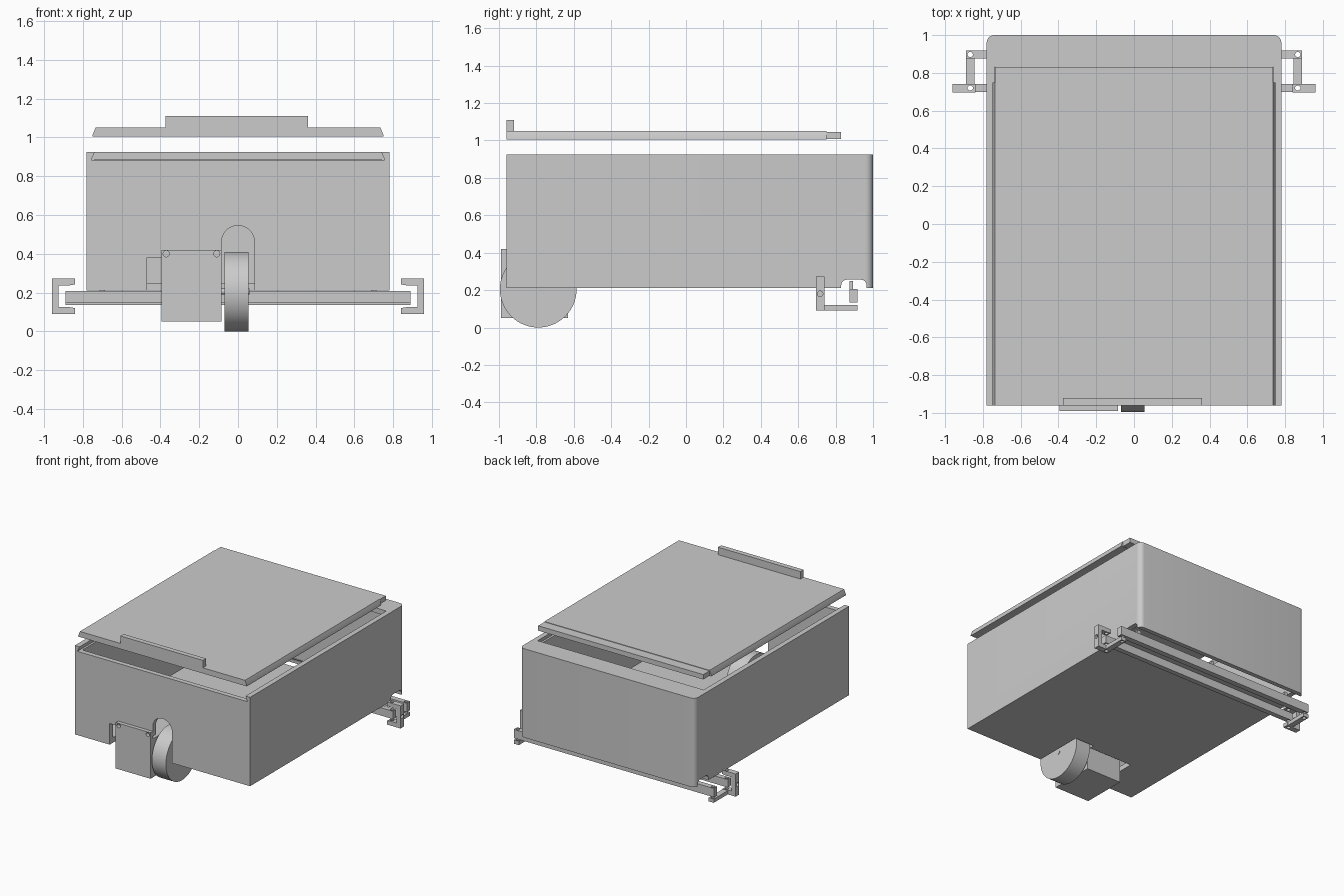
import bpy, bmesh, math
from mathutils import Matrix, Vector

if "Cube" in bpy.data.objects:
    bpy.data.objects.remove(bpy.data.objects["Cube"])

grey = bpy.data.materials.new("plain_grey")
grey.use_nodes = True
colour = (0.6, 0.6, 0.6, 1)
grey.diffuse_color = colour
grey.node_tree.nodes["Principled BSDF"].inputs["Base Color"].default_value = colour


def finish(name, bm):
    bmesh.ops.recalc_face_normals(bm, faces=bm.faces)
    mesh = bpy.data.meshes.new(name)
    bm.to_mesh(mesh)
    bm.free()
    mesh.materials.append(grey)
    obj = bpy.data.objects.new(name, mesh)
    bpy.context.collection.objects.link(obj)
    return obj


def box(name, xs, ys, zs, radius=0, rounded=None):
    """Box from ranges; rounded(mid, direction) picks the edges to round."""
    bm = bmesh.new()
    bmesh.ops.create_cube(bm, size=1)
    for v in bm.verts:
        v.co = [r[0] if c < 0 else r[1] for c, r in zip(v.co, (xs, ys, zs))]
    if rounded:
        edges = [e for e in bm.edges
                 if rounded((e.verts[0].co + e.verts[1].co) / 2,
                            (e.verts[1].co - e.verts[0].co).normalized())]
        bmesh.ops.bevel(bm, geom=edges, offset=radius, segments=6,
                        profile=0.5, affect='EDGES')
    return finish(name, bm)


def prism(name, outline, ys):
    """Extrude an x-z outline along y."""
    bm = bmesh.new()
    face = bm.faces.new([bm.verts.new((x, ys[0], z)) for x, z in outline])
    out = bmesh.ops.extrude_face_region(bm, geom=[face])
    moved = [g for g in out["geom"] if isinstance(g, bmesh.types.BMVert)]
    bmesh.ops.translate(bm, verts=moved, vec=(0, ys[1] - ys[0], 0))
    return finish(name, bm)


def cylinder(name, centre, radius, depth, axis, sides=64):
    bm = bmesh.new()
    turn = Vector((0, 0, 1)).rotation_difference(Vector(axis)).to_matrix().to_4x4()
    bmesh.ops.create_cone(bm, cap_ends=True, segments=sides, radius1=radius,
                          radius2=radius, depth=depth,
                          matrix=Matrix.Translation(centre) @ turn)
    return finish(name, bm)


def select(obj):
    bpy.ops.object.select_all(action='DESELECT')
    obj.select_set(True)
    bpy.context.view_layer.objects.active = obj


def cut(obj, cutter, mode='DIFFERENCE'):
    mod = obj.modifiers.new("cut", 'BOOLEAN')
    mod.operation, mod.solver, mod.object = mode, 'EXACT', cutter
    select(obj)
    bpy.ops.object.modifier_apply(modifier=mod.name)
    bpy.data.objects.remove(cutter)


X, Y, Z = (1, 0, 0), (0, 1, 0), (0, 0, 1)

# Hollow case with rounded rear corners
case = box("case", (-0.78, 0.78), (-0.96, 1), (0.21, 0.925), 0.04,
           lambda mid, d: abs(d.z) > 0.9 and mid.y > 0.9)
cut(case, box("cavity", (-0.74, 0.74), (-0.92, 0.96), (0.25, 0.885)))
# Dovetail groove for the sliding lid
cut(case, prism("groove", [(-0.757, 0.884), (0.757, 0.884), (0.732, 0.94), (-0.732, 0.94)],
                (-1.1, 0.83)))
# Channel across the underside for the rear bar
cut(case, box("channel", (-1, 1), (0.83, 0.965), (0.1, 0.256), 0.03,
              lambda mid, d: abs(d.x) > 0.9 and mid.z > 0.2))
# Arched wheel opening and motor opening
arch = [(0.085 * math.cos(math.pi * i / 24), 0.46 + 0.085 * math.sin(math.pi * i / 24))
        for i in range(25)]
cut(case, prism("arch", [(-0.085, 0.1), (0.085, 0.1)] + arch, (-1.1, -0.56)))
cut(case, box("motor_opening", (-0.47, -0.08), (-1.1, -0.6), (0.1, 0.38)))

# Sliding lid with narrower tail and front grip
prism("lid", [(-0.75, 1.005), (0.75, 1.005), (0.75, 1.012), (0.735, 1.05),
              (-0.735, 1.05), (-0.75, 1.012)], (-0.96, 0.75))
box("lid_tail", (-0.735, 0.735), (0.75, 0.83), (1.007, 1.046))
box("lid_grip", (-0.375, 0.36), (-0.96, -0.92), (1.04, 1.11))

# Front wheel, hub and motor
wheel = cylinder("wheel", (-0.0075, -0.79, 0.205), 0.205, 0.125, X, 96)
cylinder("wheel_shaft", (-0.03, -0.79, 0.205), 0.015, 0.18, X, 24)
box("motor_body", (-0.395, -0.085), (-0.965, -0.63), (0.05, 0.36))
plate = box("motor_plate", (-0.395, -0.085), (-0.99, -0.96), (0.05, 0.42))
for x in (-0.37, -0.11):
    cut(plate, cylinder("screw_hole", (x, -0.975, 0.4), 0.016, 0.1, Y, 24))

# Two cross bars beneath the rear, drilled at the ends
front_bar = box("front_bar", (-0.89, 0.89), (0.70, 0.74), (0.145, 0.208))
rear_bar = box("rear_bar", (-0.89, 0.89), (0.875, 0.918), (0.135, 0.205))
for x in (-0.7, 0, 0.7):
    box("bar_post", (x - 0.015, x + 0.015), (0.875, 0.893), (0.2, 0.25))

# Steering brackets: a C-shaped hook with a rearward arm on each side
for side, label in ((-1, "right"), (1, "left")):
    def span(a, b):
        return sorted((side * a, side * b))
    hook = prism(label + "_hook",
                 [(side * x, z) for x, z in
                  [(0.84, 0.09), (0.96, 0.09), (0.96, 0.272), (0.84, 0.272),
                   (0.84, 0.242), (0.87, 0.237), (0.925, 0.237), (0.925, 0.125),
                   (0.87, 0.125), (0.84, 0.12)]], (0.695, 0.74))
    arm = box(label + "_arm", span(0.845, 0.89), (0.735, 0.918), (0.09, 0.12))
    for part, y in ((hook, 0.72), (front_bar, 0.72), (arm, 0.897), (rear_bar, 0.897)):
        cut(part, cylinder("pin_hole", (side * 0.867, y, 0.2), 0.014, 0.5, Z, 24))
    cut(hook, cylinder("axle_hole", (side * 0.95, 0.717, 0.18), 0.015, 0.1, X, 24))

for obj in list(bpy.context.collection.objects):
    if obj.type == 'MESH':
        select(obj)
        bpy.ops.object.shade_smooth_by_angle(angle=math.radians(30))
